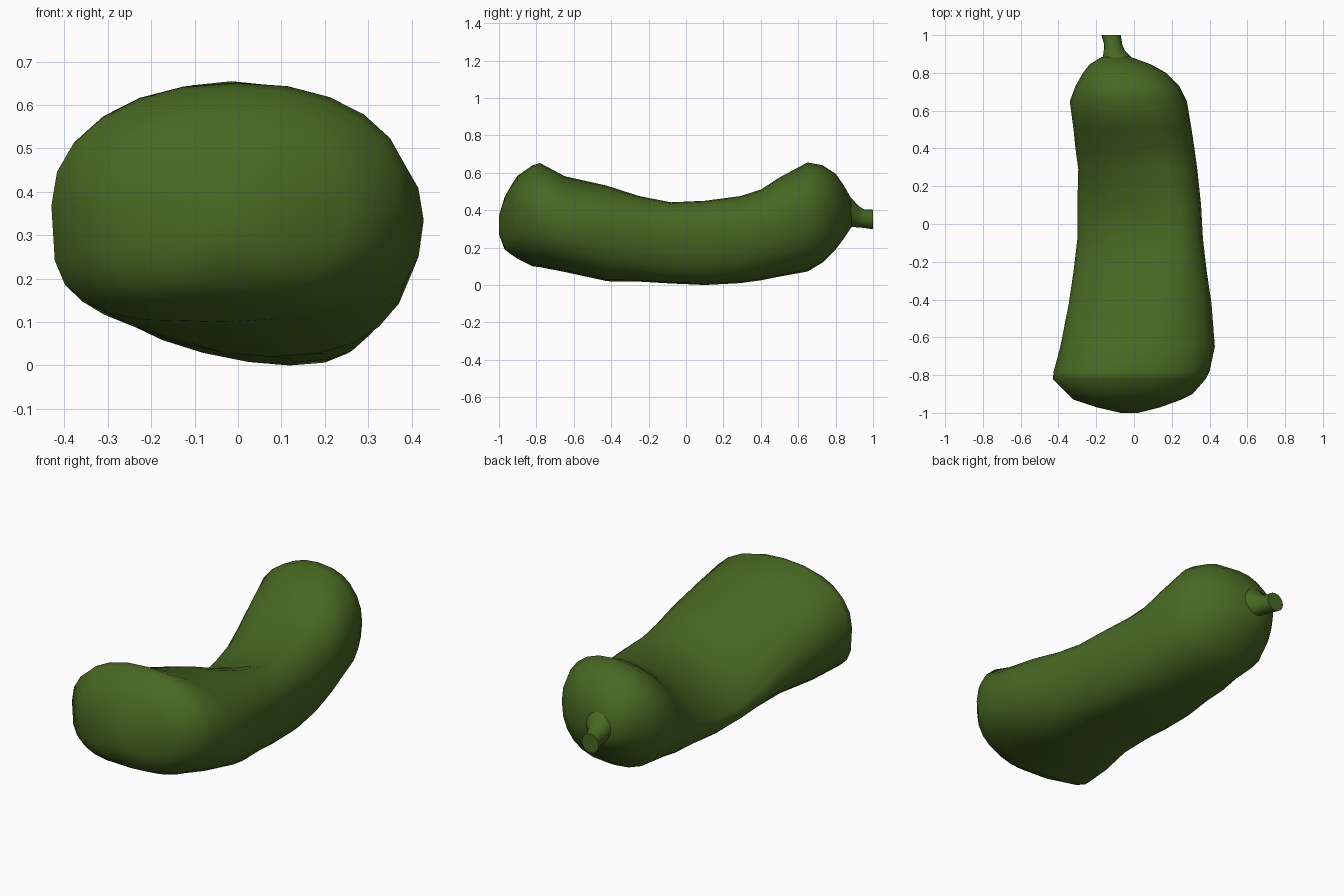
import bpy, bmesh, math

if "Cube" in bpy.data.objects:
    bpy.data.objects.remove(bpy.data.objects["Cube"])

green = bpy.data.materials.new("squash green")
green.diffuse_color = (0.064, 0.136, 0.016, 1)
green.use_nodes = True
green.node_tree.nodes["Principled BSDF"].inputs["Base Color"].default_value = green.diffuse_color


def loft(name, rings):
    """Skin closed rings of points into one capped, smooth tube."""
    bm = bmesh.new()
    loops = [[bm.verts.new(p) for p in ring] for ring in rings]
    n = len(loops[0])
    for a, b in zip(loops, loops[1:]):
        for i in range(n):
            j = (i + 1) % n
            bm.faces.new((a[i], a[j], b[j], b[i]))
    bm.faces.new(loops[0])
    bm.faces.new(loops[-1])
    bmesh.ops.recalc_face_normals(bm, faces=bm.faces)
    mesh = bpy.data.meshes.new(name)
    bm.to_mesh(mesh)
    bm.free()
    mesh.materials.append(green)
    obj = bpy.data.objects.new(name, mesh)
    bpy.context.collection.objects.link(obj)
    bpy.context.view_layer.objects.active = obj
    obj.select_set(True)
    bpy.ops.object.shade_smooth_by_angle(angle=math.radians(60))
    obj.select_set(False)
    return obj


def section(y, x0, x1, z0, z1, powers=(2, 2, 2, 2), lean=(0, 0), roll=0.0, sides=24):
    """Cross-section with its own roundness per quadrant (top right, top left,
    bottom left, bottom right); lean shifts top and bottom sideways."""
    cx, cz, rx, rz = (x0 + x1) / 2, (z0 + z1) / 2, (x1 - x0) / 2, (z1 - z0) / 2
    ring = []
    for i in range(sides):
        a = 2 * math.pi * i / sides
        c, s = math.cos(a), math.sin(a)
        p = powers[i * 4 // sides]
        u = math.copysign(abs(c) ** (2 / p), c)
        v = math.copysign(abs(s) ** (2 / p), s)
        x = cx + rx * u + (lean[0] if v > 0 else lean[1]) * abs(v) * (1 - abs(u))
        ring.append((x, y, cz + rz * v + roll * u * (1 - abs(v))))
    return ring


def body_section(s):
    """The middle slopes down to the left; the front end has a full lower left."""
    y = s[0]
    mid = math.exp(-((y + 0.03) / 0.43) ** 2)
    front = min(1, max(0, (-y - 0.45) / 0.25)) * min(1, max(0, (y + 1) / 0.12))
    powers = (2.2 + 0.3 * mid, 2.2 - 1.0 * mid,
              2.1 - 0.35 * mid + 1.5 * front, 2.3 + 0.3 * mid)
    return section(*s, powers=powers, lean=(0.18 * mid, 0.1 * mid), roll=0.07 * mid)


# Curved body: y, left, right, bottom, top
stations = [
    (-1.00, -0.07, 0.02, 0.27, 0.37),
    (-0.97, -0.20, 0.14, 0.19, 0.47),
    (-0.93, -0.32, 0.25, 0.16, 0.54),
    (-0.90, -0.35, 0.31, 0.14, 0.585),
    (-0.82, -0.43, 0.38, 0.10, 0.64),
    (-0.78, -0.425, 0.40, 0.095, 0.652),
    (-0.65, -0.39, 0.428, 0.07, 0.582),
    (-0.42, -0.345, 0.41, 0.02, 0.53),
    (-0.25, -0.32, 0.385, 0.018, 0.475),
    (-0.08, -0.30, 0.365, 0.008, 0.442),
    (0.10, -0.30, 0.355, 0.00, 0.45),
    (0.29, -0.295, 0.335, 0.01, 0.475),
    (0.40, -0.31, 0.32, 0.025, 0.51),
    (0.50, -0.32, 0.305, 0.045, 0.575),
    (0.65, -0.34, 0.28, 0.072, 0.655),
    (0.73, -0.31, 0.24, 0.12, 0.64),
    (0.80, -0.27, 0.17, 0.19, 0.595),
    (0.845, -0.235, 0.09, 0.25, 0.53),
    (0.885, -0.17, -0.02, 0.31, 0.46),
]
loft("squash_body", [body_section(s) for s in stations])

# Flared stem at the back end
stem = [(0.86, -0.185, 0.0, 0.30, 0.48), (0.885, -0.165, -0.015, 0.31, 0.465),
        (0.92, -0.16, -0.05, 0.308, 0.425), (0.95, -0.158, -0.062, 0.305, 0.405),
        (1.00, -0.172, -0.07, 0.298, 0.402)]
loft("stem", [section(*s, sides=16) for s in stem])
